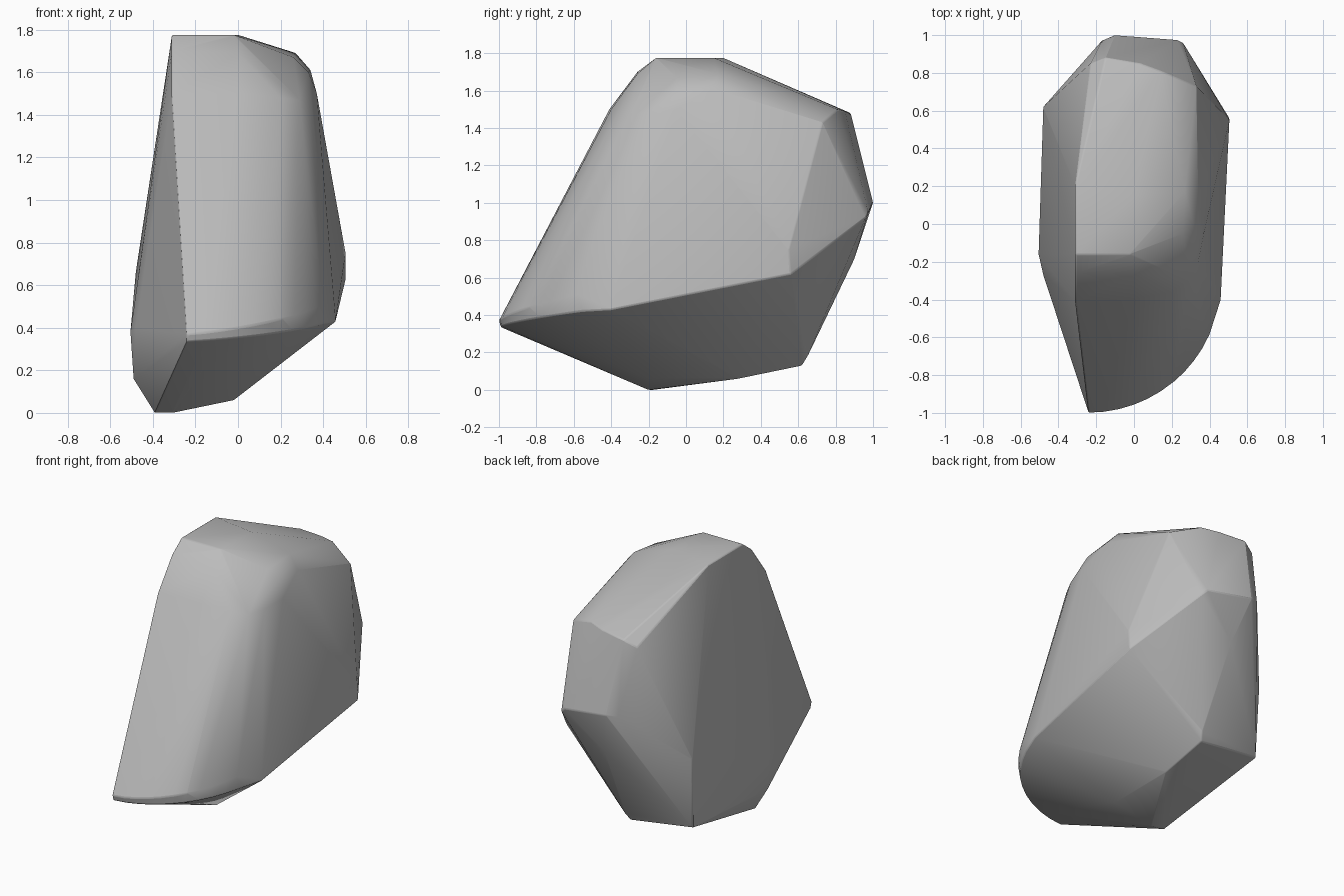
import bpy
import bmesh
import math
from mathutils import Vector

# Remove the default cube only
default_cube = bpy.data.objects.get("Cube")
if default_cube:
    bpy.data.objects.remove(default_cube, do_unlink=True)


def make_material(name, colour):
    """One plain flat colour for viewport and render."""
    material = bpy.data.materials.new(name)
    material.use_nodes = True
    material.diffuse_color = colour
    shader = material.node_tree.nodes["Principled BSDF"]
    shader.inputs["Base Color"].default_value = colour
    shader.inputs["Roughness"].default_value = 0.9
    return material


def curved_lip(centre, radius, sweep, steps, height, rise):
    """Arc of corners along the overhanging front lip, climbing to the side."""
    corners = []
    for step in range(steps + 1):
        share = step / steps
        angle = math.radians(sweep) * share
        corners.append((centre[0] + radius * math.sin(angle),
                        centre[1] - radius * math.cos(angle),
                        height + rise * share ** 1.3))
    return corners


# Flat crown with its worn right shoulder
crown = [(-.31, -.16, 1.775), (-.02, -.16, 1.775), (-.31, .2, 1.775), (0, .15, 1.775),
         (.27, .17, 1.69), (.26, -.05, 1.67), (.34, .15, 1.61), (.33, -.05, 1.6)]

# Rounded brow between the crown and the sloping front
brow = [(-.31, -.26, 1.7), (0, -.26, 1.69), (-.31, -.41, 1.5), (0, -.4, 1.5),
        (.2, -.36, 1.48), (.29, -.3, 1.47), (.34, -.2, 1.48), (.37, -.05, 1.5)]

# Corners along the upper back edge
back_rim = [(-.23, .85, 1.44), (-.15, .88, 1.48), (.03, .85, 1.49),
            (.14, .81, 1.5), (.33, .73, 1.43)]

# Widest belt: back bulge, right corner and left cheek
belt = [(-.1, 1, 1), (-.17, .97, 1), (.23, .975, .95), (.26, .96, .92), (-.02, .9, .7),
        (.505, .55, .75), (.505, .56, .62), (.46, -.4, .43),
        (-.48, .62, .66), (-.505, -.16, .38), (-.48, -.27, .4)]

# Narrow foot and the corners just above it
foot = [(-.39, -.18, 0), (-.31, -.2, 0), (-.02, -.2, .06), (-.02, .28, .06),
        (-.02, .62, .13), (0, .65, .18), (-.49, -.17, .16), (-.47, .6, .19)]

# Front lip: upper edge and a slightly tucked lower edge
lip_centre = (-.24, -.3)
lip = curved_lip(lip_centre, .7, 66, 10, .37, .14)
lip += curved_lip(lip_centre, .69, 76, 10, .335, .1)

# Wrap all the corners in one faceted boulder
mesh = bpy.data.meshes.new("boulder")
bm = bmesh.new()
for corner in crown + brow + back_rim + belt + foot + lip:
    bm.verts.new(Vector(corner))
hull = bmesh.ops.convex_hull(bm, input=bm.verts[:])
unused = {item for item in hull["geom_interior"] + hull["geom_unused"]
          if isinstance(item, bmesh.types.BMVert)}
bmesh.ops.delete(bm, geom=list(unused), context="VERTS")
bmesh.ops.dissolve_limit(bm, angle_limit=math.radians(2),
                         verts=bm.verts[:], edges=bm.edges[:])
bmesh.ops.recalc_face_normals(bm, faces=bm.faces[:])
bm.to_mesh(mesh)
bm.free()

boulder = bpy.data.objects.new("boulder", mesh)
bpy.context.collection.objects.link(boulder)
mesh.materials.append(make_material("stone grey", (.5, .5, .5, 1)))

# Worn edges, smooth shading across the gentle facets
worn_edges = boulder.modifiers.new("worn_edges", "BEVEL")
worn_edges.width = .012
worn_edges.segments = 2
worn_edges.limit_method = "ANGLE"
worn_edges.angle_limit = math.radians(30)
bpy.ops.object.select_all(action="DESELECT")
boulder.select_set(True)
bpy.context.view_layer.objects.active = boulder
bpy.ops.object.shade_smooth_by_angle(angle=math.radians(28))
